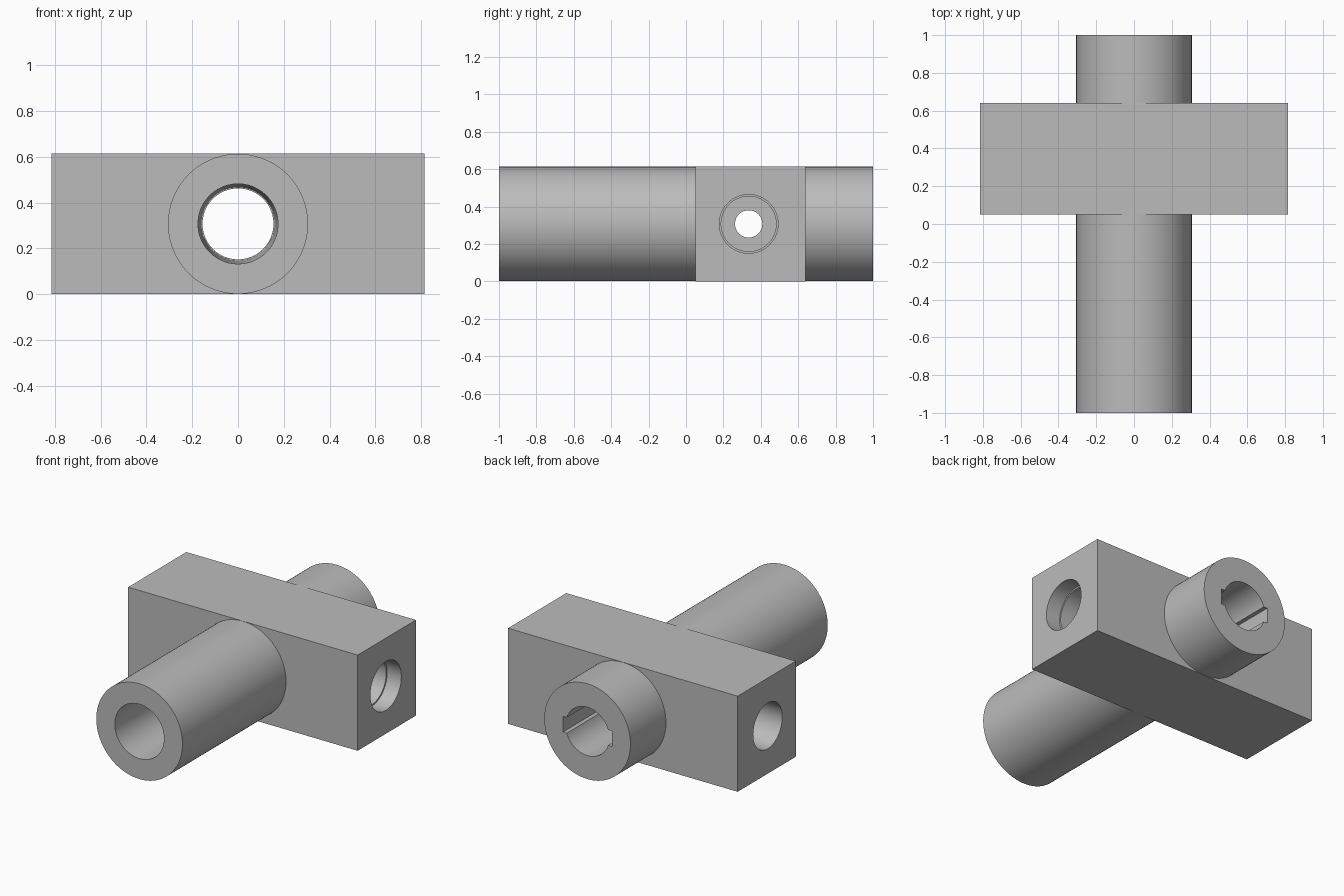
import bpy, bmesh, math
from mathutils import Matrix

if "Cube" in bpy.data.objects:
    bpy.data.objects.remove(bpy.data.objects["Cube"])

MID_Z = 0.307      # height of both bore axes
CROSS_Y = 0.345    # centre of the cross block
SEG = 96

steel = bpy.data.materials.new("plain grey")
steel.diffuse_color = (0.5, 0.5, 0.5, 1)
steel.use_nodes = True
steel.node_tree.nodes["Principled BSDF"].inputs["Base Color"].default_value = steel.diffuse_color


def finish(name, bm):
    bmesh.ops.recalc_face_normals(bm, faces=bm.faces)
    me = bpy.data.meshes.new(name)
    bm.to_mesh(me)
    bm.free()
    me.materials.append(steel)
    ob = bpy.data.objects.new(name, me)
    bpy.context.collection.objects.link(ob)
    return ob


def turned(name, profile, axis, centre):
    """Closed solid turned around an axis from (position, radius) pairs."""
    bm = bmesh.new()
    rings = []
    for pos, r in profile:
        ring = []
        for i in range(SEG):
            a = 2 * math.pi * i / SEG
            u, v = r * math.cos(a), r * math.sin(a)
            ring.append(bm.verts.new((u, pos, v) if axis == "Y" else (pos, u, v)))
        rings.append(ring)
    for a, b in zip(rings, rings[1:]):
        for i in range(SEG):
            j = (i + 1) % SEG
            bm.faces.new((a[i], a[j], b[j], b[i]))
    bm.faces.new(rings[0])
    bm.faces.new(rings[-1])
    bmesh.ops.translate(bm, verts=bm.verts, vec=centre)
    return finish(name, bm)


def box(name, size, centre):
    bm = bmesh.new()
    bmesh.ops.create_cube(bm, size=1, matrix=Matrix.Translation(centre) @ Matrix.Diagonal((*size, 1)))
    return finish(name, bm)


def combine(target, other, operation):
    mod = target.modifiers.new(operation.lower(), "BOOLEAN")
    mod.operation, mod.solver, mod.object = operation, "EXACT", other
    bpy.context.view_layer.objects.active = target
    bpy.ops.object.modifier_apply(modifier=mod.name)
    bpy.data.objects.remove(other, do_unlink=True)


# Cross block fused with the long sleeve
body = box("cross_sleeve_body", (1.63, 0.59, 0.614), (0, CROSS_Y, MID_Z))
sleeve = turned("sleeve", [(-1, 0.306), (1, 0.306)], "Y", (0, 0, MID_Z))
combine(body, sleeve, "UNION")

# Tapered main bore, narrowing to a straight rear section
bore = turned("bore_cutter", [(-1.01, 0.175), (0.05, 0.16), (0.05, 0.155), (1.01, 0.155)],
              "Y", (0, 0, MID_Z))
combine(body, bore, "DIFFERENCE")

# Side sockets: shallow counterbore on the right, narrow hole through the wall
side = turned("side_cutter",
              [(-0.83, 0.147), (-0.32, 0.147), (-0.32, 0.073), (0.32, 0.073),
               (0.32, 0.147), (0.715, 0.147), (0.715, 0.157), (0.83, 0.157)],
              "X", (0, CROSS_Y - 0.01, MID_Z))
combine(body, side, "DIFFERENCE")

# Blind pair of key slots from the rear end
slot = box("slot_cutter", (0.346, 0.62, 0.1), (0, 0.71, MID_Z))
combine(body, slot, "DIFFERENCE")

# Smooth round walls with sharp edges
bpy.ops.object.select_all(action="DESELECT")
body.select_set(True)
bpy.context.view_layer.objects.active = body
bpy.ops.object.shade_smooth_by_angle(angle=math.radians(25))
